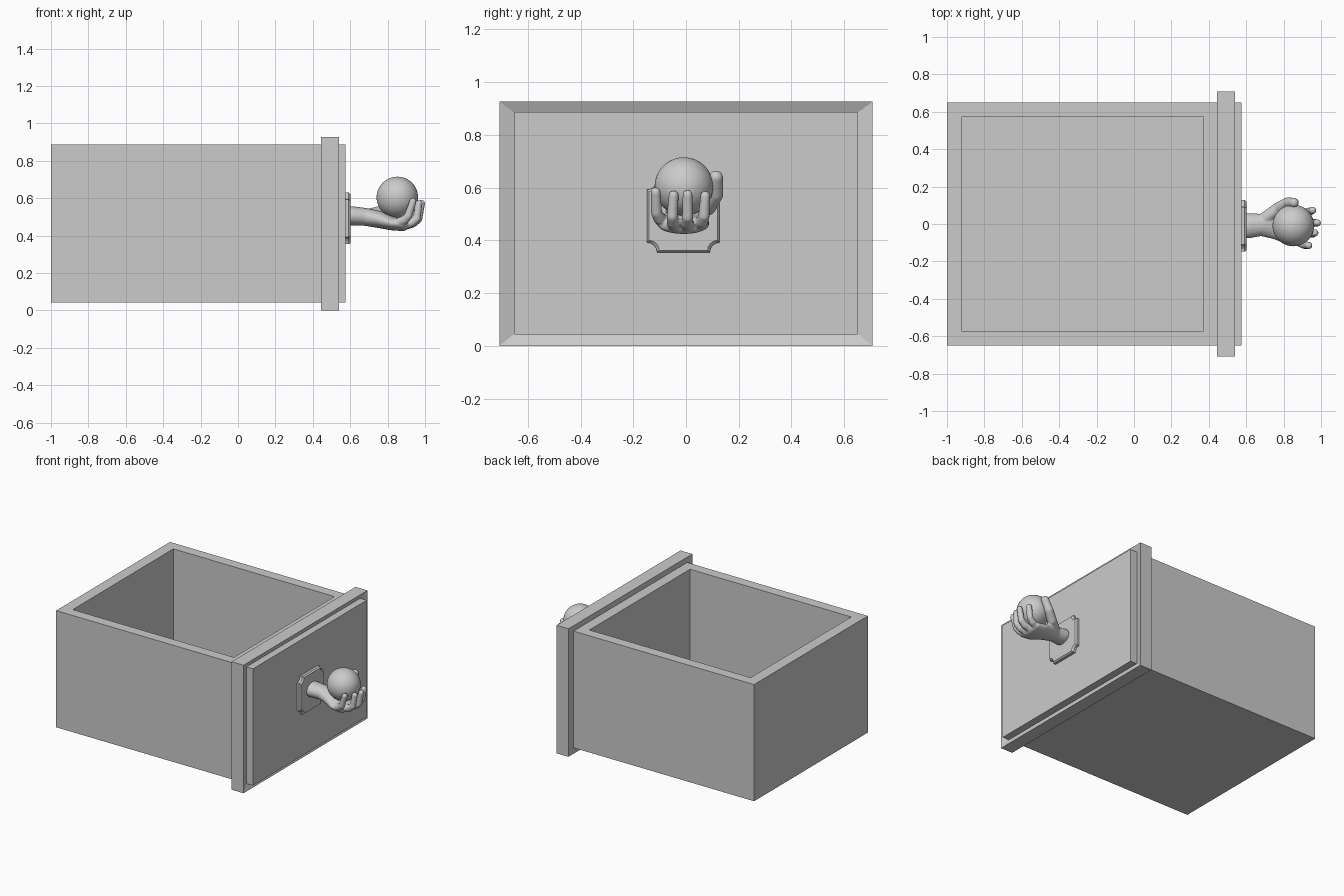
import bpy, bmesh
from math import sin, cos, pi
from mathutils import Vector, Matrix

default = bpy.data.objects.get("Cube")
if default:
    bpy.data.objects.remove(default, do_unlink=True)


def add_object(name, bm, smooth=False):
    bmesh.ops.recalc_face_normals(bm, faces=bm.faces)
    for face in bm.faces:
        face.smooth = smooth
    mesh = bpy.data.meshes.new(name)
    bm.to_mesh(mesh)
    bm.free()
    obj = bpy.data.objects.new(name, mesh)
    bpy.context.collection.objects.link(obj)
    return obj


def loft(name, loops, cyclic=False):
    """Skin a row of matching point loops; cap the ends unless cyclic."""
    bm = bmesh.new()
    rings = [[bm.verts.new(p) for p in loop] for loop in loops]
    pairs = list(zip(rings, rings[1:]))
    if cyclic:
        pairs.append((rings[-1], rings[0]))
    else:
        bm.faces.new(rings[0])
        bm.faces.new(rings[-1])
    for a, b in pairs:
        for i in range(len(a)):
            j = (i + 1) % len(a)
            bm.faces.new((a[i], a[j], b[j], b[i]))
    return add_object(name, bm)


def level_rect(x0, x1, y, z):
    return [(x0, -y, z), (x1, -y, z), (x1, y, z), (x0, y, z)]


def upright_rect(x, y, z0, z1):
    return [(x, -y, z0), (x, y, z0), (x, y, z1), (x, -y, z1)]


# Open drawer box, whose front end is the raised front panel
loft("drawer_box", [
    level_rect(-1, 0.575, 0.65, 0.043),
    level_rect(-1, 0.575, 0.65, 0.887),
    level_rect(-0.92, 0.37, 0.575, 0.887),
    level_rect(-0.92, 0.37, 0.575, 0.125),
])

# Rim around the front, its face sloping in towards the panel
loft("front_rim", [
    upright_rect(0.445, 0.645, 0.05, 0.88),
    upright_rect(0.445, 0.708, 0, 0.926),
    upright_rect(0.54, 0.708, 0, 0.926),
    upright_rect(0.52, 0.645, 0.05, 0.88),
], cyclic=True)


# Backplate with scooped corners
def plate_loop(x, half, scoop):
    points = []
    for k, (sy, sz) in enumerate([(1, 1), (-1, 1), (-1, -1), (1, -1)]):
        arc = [(sy * (half - scoop * cos(t)), sz * (half - scoop * sin(t)))
               for t in (i * pi / 8 for i in range(5))]
        points += arc if k % 2 else arc[::-1]
    return [(x, y - 0.01, z + 0.492) for y, z in points[::-1]]


loft("handle_backplate", [
    plate_loop(0.57, 0.138, 0.038),
    plate_loop(0.592, 0.138, 0.038),
    plate_loop(0.602, 0.13, 0.038),
])


# Hand: chains of blobs fused into one smooth skin
def blob_chain(bm, stations, steps=9):
    """Each station is x, y, z, half width, half height."""
    for a, b in zip(stations, stations[1:]):
        for i in range(steps + 1):
            x, y, z, w, h = Vector(a).lerp(Vector(b), i / steps)
            matrix = Matrix.Translation((x, y, z)) @ Matrix.Diagonal((min(w, h), w, h, 1))
            bmesh.ops.create_uvsphere(bm, u_segments=16, v_segments=10,
                                      radius=1, matrix=matrix)


def finger(bm, points, thick):
    """Tapering digit through the given joints."""
    last = len(points) - 1
    blob_chain(bm, [(*p, *[thick * (1 - 0.25 * i / last)] * 2)
                    for i, p in enumerate(points)])


bm = bmesh.new()
# Wrist and palm
blob_chain(bm, [
    (0.61, -0.01, 0.505, 0.068, 0.052),
    (0.68, -0.005, 0.5, 0.06, 0.048),
    (0.75, -0.002, 0.487, 0.08, 0.046),
    (0.82, -0.01, 0.466, 0.1, 0.038),
    (0.88, -0.01, 0.458, 0.098, 0.034),
])
# Little, ring, middle and index fingers: knuckle, joint and tip
for knuckle, joint, tip in [
    ((0.86, -0.083, 0.47), (0.91, -0.112, 0.505), (0.935, -0.115, 0.582)),
    ((0.89, -0.045, 0.458), (0.955, -0.052, 0.49), (0.967, -0.047, 0.57)),
    ((0.89, 0.002, 0.455), (0.964, 0.006, 0.488), (0.981, 0.006, 0.572)),
    ((0.88, 0.05, 0.46), (0.944, 0.068, 0.492), (0.956, 0.073, 0.568)),
]:
    bend = Vector(knuckle).lerp(Vector(joint), 0.6) - Vector((0, 0, 0.008))
    finger(bm, [knuckle, bend, joint, tip], 0.026)
# Thumb
finger(bm, [(0.71, 0.035, 0.51), (0.77, 0.083, 0.528),
            (0.82, 0.112, 0.575), (0.855, 0.114, 0.638)], 0.036)
hand = add_object("hand", bm, smooth=True)
skin = hand.modifiers.new("Fuse", "REMESH")
skin.mode = "VOXEL"
skin.voxel_size = 0.005
skin.use_smooth_shade = True
soften = hand.modifiers.new("Soften", "SMOOTH")
soften.factor = 0.5
soften.iterations = 5

# Ball resting in the palm
bm = bmesh.new()
bmesh.ops.create_uvsphere(bm, u_segments=48, v_segments=24, radius=0.111,
                          matrix=Matrix.Translation((0.852, -0.008, 0.604)))
add_object("ball", bm, smooth=True)
